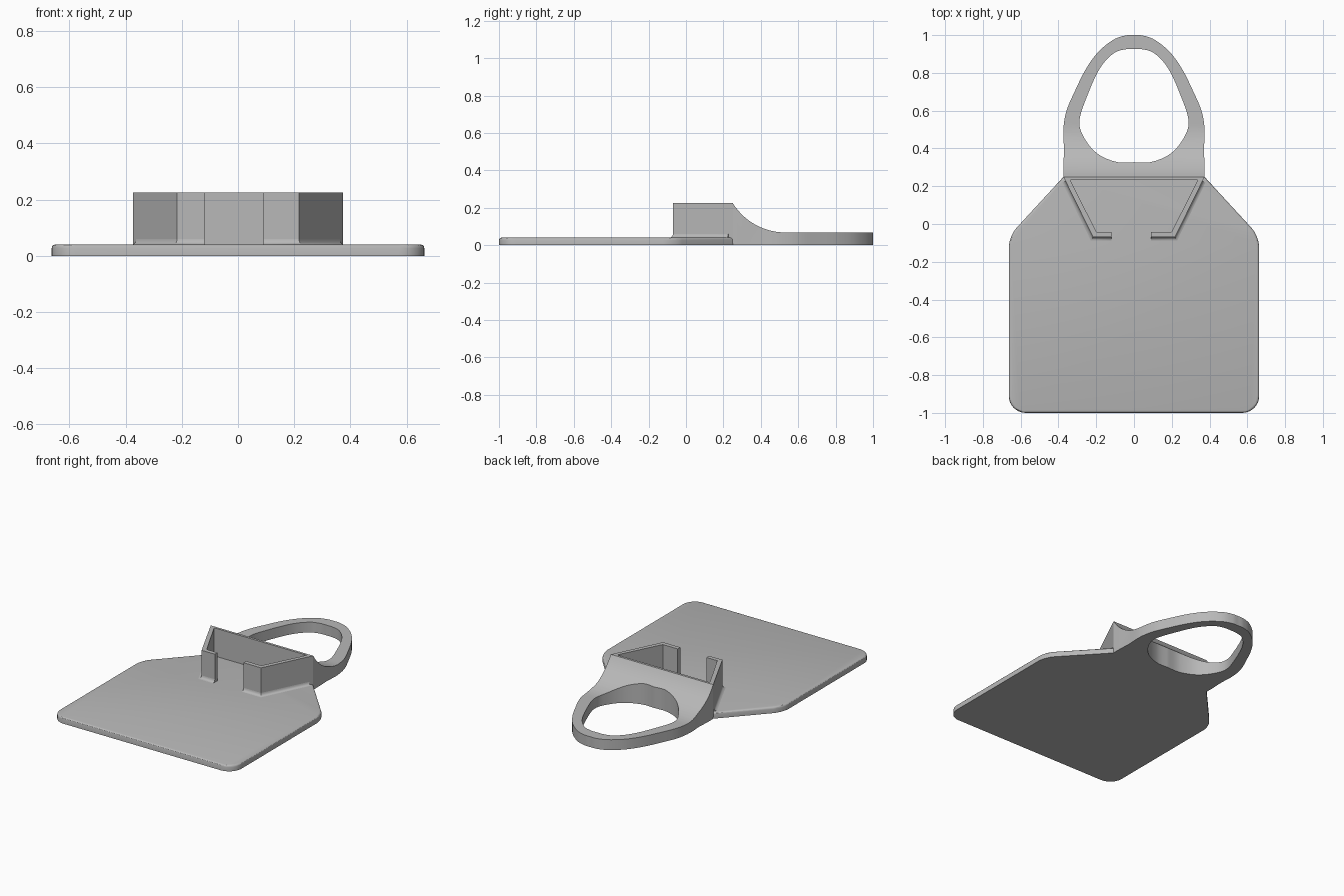
import bpy
import bmesh
from math import sin, cos, radians
from mathutils import Vector
from mathutils.geometry import interpolate_bezier

if "Cube" in bpy.data.objects:
    bpy.data.objects.remove(bpy.data.objects["Cube"], do_unlink=True)

GREY = (0.48, 0.48, 0.48, 1)
grey = bpy.data.materials.new("plain grey")
grey.use_nodes = True
grey.diffuse_color = GREY
grey.node_tree.nodes["Principled BSDF"].inputs["Base Color"].default_value = GREY


def finish(name, bm):
    bmesh.ops.recalc_face_normals(bm, faces=bm.faces[:])
    mesh = bpy.data.meshes.new(name)
    bm.to_mesh(mesh)
    bm.free()
    mesh.materials.append(grey)
    obj = bpy.data.objects.new(name, mesh)
    bpy.context.collection.objects.link(obj)
    return obj


def prism(points, offset):
    """Extrude a closed outline of 3D points along an offset."""
    bm = bmesh.new()
    face = bm.faces.new([bm.verts.new(p) for p in points])
    new = bmesh.ops.extrude_face_region(bm, geom=[face])["geom"]
    verts = [v for v in new if isinstance(v, bmesh.types.BMVert)]
    bmesh.ops.translate(bm, verts=verts, vec=offset)
    return bm


def mirrored(half):
    """Close a +x half outline with its reflection."""
    return half + [(-x, y) for x, y in reversed(half) if x > 0]


def at_height(points, z):
    return [(x, y, z) for x, y in points]


def smooth_path(pts, steps=8):
    """Curve through the points, level at both ends."""
    p = [Vector(q) for q in pts]
    p = [p[0]] + p + [p[-1]]
    out = []
    for a, b, c, d in zip(p, p[1:], p[2:], p[3:]):
        curve = interpolate_bezier(b, b + (c - a) / 6, c - (d - b) / 6, c, steps + 1)
        out += [(v.x, v.y) for v in curve[:-1]]
    return out + [tuple(pts[-1])]


def rounded(corner, before, after, cut, steps=9):
    c = Vector(corner)
    a = c + (Vector(before) - c).normalized() * cut
    b = c + (Vector(after) - c).normalized() * cut
    curve = interpolate_bezier(a, a.lerp(c, 0.55), b.lerp(c, 0.55), b, steps)
    return [(v.x, v.y) for v in curve]


def shade(obj):
    bpy.ops.object.select_all(action="DESELECT")
    obj.select_set(True)
    bpy.context.view_layer.objects.active = obj
    bpy.ops.object.shade_smooth_by_angle(angle=radians(30))


def boolean(obj, cutter, operation):
    mod = obj.modifiers.new(operation.lower(), "BOOLEAN")
    mod.object, mod.operation, mod.solver = cutter, operation, "EXACT"
    bpy.context.view_layer.objects.active = obj
    bpy.ops.object.modifier_apply(modifier=mod.name)
    bpy.data.objects.remove(cutter, do_unlink=True)


# Flat base plate with rounded corners and a softened top rim
BACK, HEIGHT, PLATE = 0.25, 0.225, 0.04
front, side, rear = (0.663, -1), (0.663, -0.065), (0.373, BACK)
half = (rounded(front, (0, -1), side, 0.09)
        + rounded(side, front, rear, 0.06) + [rear])
bm = prism(at_height(mirrored(half), 0), (0, 0, PLATE))
rim = [e for e in bm.edges
       if all(v.co.z > PLATE / 2 for v in e.verts)
       and any(v.co.y < BACK - 0.01 for v in e.verts)]
bmesh.ops.bevel(bm, geom=rim, offset=0.013, segments=3, profile=0.5, affect="EDGES")
shade(finish("base_plate", bm))

# Open-fronted pocket wall
outer = [(0.217, -0.07), (0.374, BACK)]
inner = [(0.338, 0.234), (0.199, -0.042)]
TIP_LEFT, TIP_RIGHT = 0.09, 0.12
wall = ([(TIP_LEFT, -0.07)] + outer + [(-x, y) for x, y in reversed(outer)]
        + [(-TIP_RIGHT, -0.07), (-TIP_RIGHT, -0.042)]
        + [(-x, y) for x, y in reversed(inner)] + inner + [(TIP_LEFT, -0.042)])
finish("pocket_wall", prism(at_height(wall, 0.01), (0, 0, HEIGHT - 0.01)))

# Small concave fillets where the wall meets the plate
for name, sign, tip in (("left", 1, TIP_LEFT), ("right", -1, TIP_RIGHT)):
    path = [Vector((tip, -0.07)), Vector(outer[0]), Vector((0.362, 0.226))]
    n1 = Vector((0, -1))
    d = (path[2] - path[1]).normalized()
    n2 = Vector((d.y, -d.x))
    miter = (n1 + n2) / (1 + n1.dot(n2))
    bm = bmesh.new()
    rows = []
    for step in range(5):
        a = radians(90 * step / 4)
        out, z = 0.018 * (1 - sin(a)), PLATE + 0.02 * (1 - cos(a))
        pts = [p + n * out for p, n in zip(path, (n1, miter, n2))]
        rows.append([bm.verts.new((sign * p.x, p.y, z)) for p in pts])
    rows.append([bm.verts.new((sign * p.x, p.y, PLATE)) for p in path])
    for r, s in zip(rows, rows[1:] + rows[:1]):
        for i in range(2):
            bm.faces.new((r[i], r[i + 1], s[i + 1], s[i]))
    for i in (0, 2):
        bm.faces.new([r[i] for r in rows])
    shade(finish(name + "_wall_fillet", bm))

# Loop handle: plan outline, cut by an egg-shaped hole and a swooping side profile
handle_half = [(0.374, 0.2), (0.374, 0.3)] + smooth_path(
    [(0.37, 0.4), (0.374, 0.5), (0.357, 0.6), (0.31, 0.71), (0.255, 0.82),
     (0.19, 0.91), (0.11, 0.975), (0.045, 0.998), (0, 1)])
hole_half = smooth_path(
    [(0, 0.327), (0.09, 0.328), (0.19, 0.37), (0.26, 0.45), (0.289, 0.545),
     (0.243, 0.69), (0.18, 0.825), (0.11, 0.902), (0.05, 0.924), (0, 0.926)])
handle = finish("loop_handle", prism(at_height(mirrored(handle_half), -0.1), (0, 0, 0.5)))
hole = finish("hole_cutter", prism(at_height(mirrored(hole_half), -0.2), (0, 0, 0.7)))
hole.hide_render = True
boolean(handle, hole, "DIFFERENCE")

TOP, RADIUS, FLAT = 0.068, 0.328, 0.53
swoop = [(-1, BACK, 0), (-1, BACK, HEIGHT)]
for i in range(1, 15):
    a = radians(58.6 * (1 - i / 14))
    swoop.append((-1, FLAT - RADIUS * sin(a), TOP + RADIUS * (1 - cos(a))))
swoop += [(-1, 1.2, TOP), (-1, 1.2, 0)]
profile = finish("profile_cutter", prism(swoop, (2, 0, 0)))
profile.hide_render = True
boolean(handle, profile, "INTERSECT")
shade(handle)
